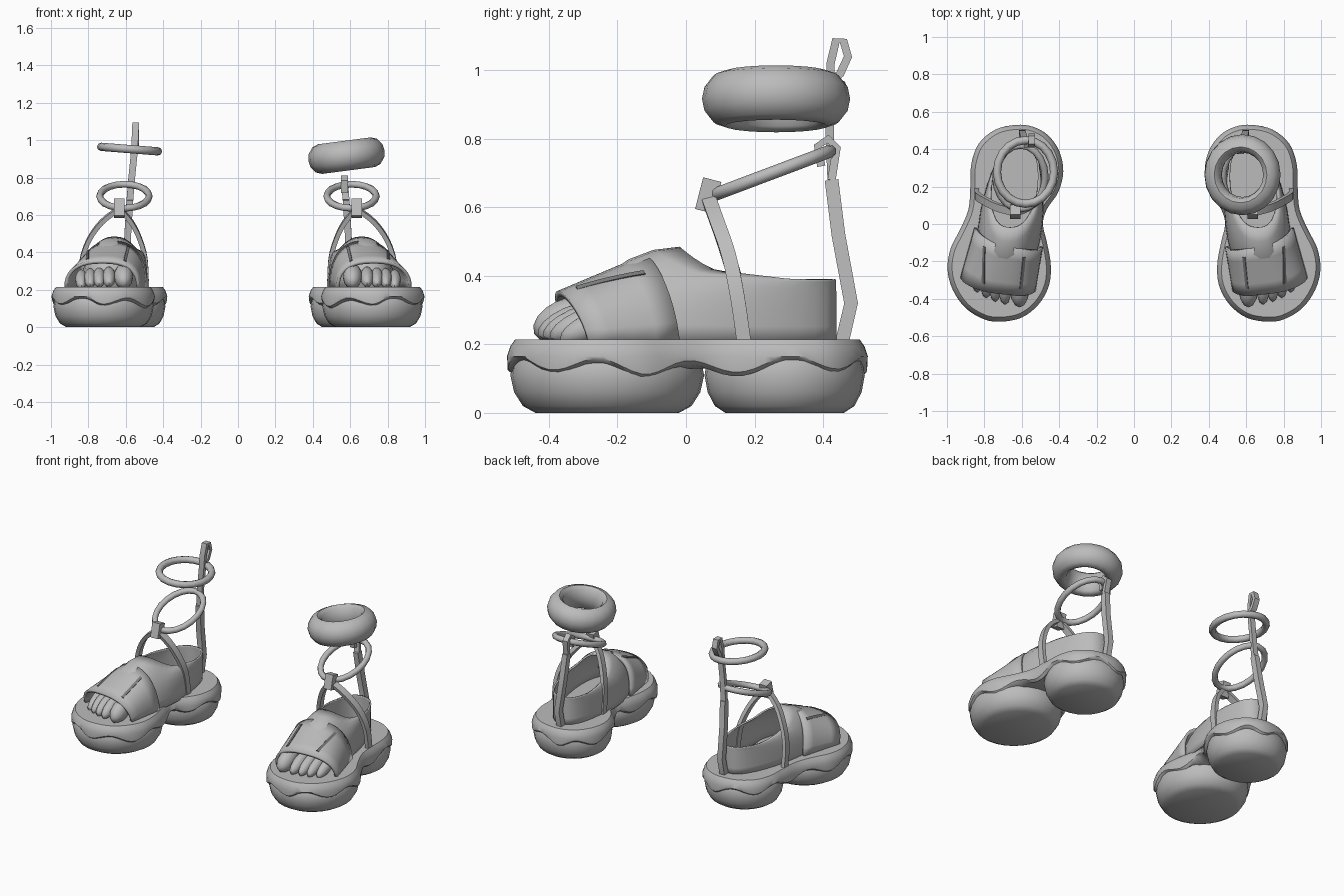
import bpy, bmesh, math
from mathutils import Vector, Euler

if "Cube" in bpy.data.objects:
    bpy.data.objects.remove(bpy.data.objects["Cube"])


def material(name, v):
    m = bpy.data.materials.new(name)
    m.diffuse_color = (v, v, v, 1)
    m.use_nodes = True
    m.node_tree.nodes["Principled BSDF"].inputs["Base Color"].default_value = m.diffuse_color
    return m


GREY = material("plain grey", 0.5)
DARK = material("slit grey", 0.2)


def finish(ob, name, mat=GREY, angle=40):
    ob.name = name
    ob.data.materials.clear()
    ob.data.materials.append(mat)
    bpy.ops.object.select_all(action='DESELECT')
    ob.select_set(True)
    bpy.context.view_layer.objects.active = ob
    bpy.ops.object.shade_smooth_by_angle(angle=math.radians(angle))
    return ob


def loft(name, rings, s=1, around=True, loop=False, caps=True, mat=GREY, thick=0, angle=40):
    """Skin a row of point rings; s mirrors in x."""
    bm = bmesh.new()
    vs = [[bm.verts.new((p[0] * s, p[1], p[2])) for p in r] for r in rings]
    n = len(rings[0])
    for i in range(len(vs) if loop else len(vs) - 1):
        a, b = vs[i], vs[(i + 1) % len(vs)]
        for j in range(n if around else n - 1):
            k = (j + 1) % n
            bm.faces.new((a[j], a[k], b[k], b[j]))
    if caps and around and not loop:
        bm.faces.new(vs[0])
        bm.faces.new(vs[-1])
    bmesh.ops.recalc_face_normals(bm, faces=bm.faces)
    me = bpy.data.meshes.new(name)
    bm.to_mesh(me)
    bm.free()
    ob = bpy.data.objects.new(name, me)
    bpy.context.collection.objects.link(ob)
    if thick:
        mod = ob.modifiers.new("thickness", 'SOLIDIFY')
        mod.thickness, mod.offset = thick, 0
    return finish(ob, name, mat, angle)


def sweep(name, path, side, w, t, s, mat=GREY):
    """Rectangular strap along a path."""
    path, side = [Vector(p) for p in path], Vector(side).normalized()
    rings = []
    for i, p in enumerate(path):
        tan = path[min(i + 1, len(path) - 1)] - path[max(i - 1, 0)]
        nor = tan.cross(side).normalized() * t / 2
        sd = side * w / 2
        rings.append([p + sd + nor, p - sd + nor, p - sd - nor, p + sd - nor])
    return loft(name, rings, s, mat=mat)


def smooth_path(pts, steps, closed=False):
    """Catmull-Rom resampling."""
    pts = [Vector(p) for p in pts]
    n, out = len(pts), []
    get = (lambda i: pts[i % n]) if closed else (lambda i: pts[max(0, min(n - 1, i))])
    for i in range(n if closed else n - 1):
        a, b, c, d = (get(i + k) for k in (-1, 0, 1, 2))
        for q in range(steps):
            u = q / steps
            out.append(0.5 * (2 * b + (c - a) * u + (2 * a - 5 * b + 4 * c - d) * u * u
                              + (3 * b - a - 3 * c + d) * u ** 3))
    return out if closed else out + [pts[-1]]


OUTLINE = smooth_path([
    (.63, .53), (.74, .505), (.83, .43), (.87, .32), (.875, .2), (.885, .08), (.93, -.03),
    (.98, -.13), (.997, -.24), (.97, -.35), (.90, -.45), (.80, -.51), (.71, -.522), (.60, -.50),
    (.51, -.43), (.455, -.33), (.445, -.22), (.465, -.1), (.487, 0), (.465, .08), (.405, .17),
    (.378, .28), (.40, .39), (.46, .475), (.54, .52)], 4, True)


def inset_ring(d, zf):
    n, ring = len(OUTLINE), []
    for i, p in enumerate(OUTLINE):
        t = (OUTLINE[(i + 1) % n] - OUTLINE[i - 1]).normalized()
        ring.append((p.x + t.y * d, p.y - t.x * d, zf(i / n)))
    return ring


def sole(s):
    # wavy upper layer
    wave = lambda u: .128 + .02 * math.sin(u * math.tau * 10) + .008 * math.sin(u * math.tau * 3)
    loft("sole_drip_layer", [
        inset_ring(.05, lambda u: .13), inset_ring(.018, wave),
        inset_ring(.002, lambda u: wave(u) + .012), inset_ring(0, lambda u: .165),
        inset_ring(.01, lambda u: .195), inset_ring(.024, lambda u: .215)], s)
    # rounded front and heel pads
    for name, cx, cy, rx, ry in (("front_pad", .719, -.23, .268, .283), ("heel_pad", .628, .288, .24, .234)):
        rings = [[(cx + rx * k * math.cos(a * math.tau / 28), cy + ry * k * math.sin(a * math.tau / 28), z)
                  for a in range(28)]
                 for k, z in ((.74, 0), (.87, .02), (.96, .06), (1, .11), (.97, .15), (.88, .19))]
        loft(name, rings, s)


def foot(s):
    # hollow foot with an open ankle
    axis = lambda y: .66 - .11 * y
    n, rings = 32, []
    for q in range(7):
        h = q / 6 * math.pi / 2
        blend, up = 1 - math.cos(h), math.sin(h)
        ring = []
        for j in range(n):
            a = math.tau * j / n
            c, sn = math.cos(a), math.sin(a)
            yb, xb = .06 + .375 * sn, (.165 - .025 * sn) * math.copysign(abs(c) ** .8, c)
            yr, xr = .207 + .225 * sn, .125 * math.copysign(abs(c) ** .8, c)
            zr = .39 + .03 * max(0, (.3 - yr) / .3) + .06 * max(0, (.1 - yr) / .12) ** 1.5
            y = yb + (yr - yb) * blend
            ring.append((axis(y) + xb + (xr - xb) * blend, y, .205 + (zr - .205) * up))
        rings.append(ring)
    loft("foot", rings, s, caps=False, thick=.01)
    # toes, big toe on the inner side
    for x, tip, r, z in ((.612, -.437, .052, .272), (.69, -.425, .036, .268), (.742, -.41, .034, .265),
                         (.79, -.39, .033, .262), (.838, -.36, .033, .255)):
        bpy.ops.mesh.primitive_uv_sphere_add(segments=12, ring_count=8, radius=1,
                                             location=(x * s, tip + .085, z),
                                             rotation=(.42, 0, 0), scale=(r, .1, r * 1.15))
        finish(bpy.context.object, "toe", angle=60)


def band_point(a, v):
    """Point on the toe band: a runs over the arch, v from front to back."""
    mix = lambda p, q: p + (q - p) * v
    c, sn = math.cos(a), max(0, math.sin(a))
    yo, yi, yt = mix(-.285, -.02), mix(-.35, -.12), mix(-.37, -.12)
    base = yi + (yo - yi) * (c + 1) / 2
    return Vector((mix(.727, .67) + mix(.193, .175) * math.copysign(abs(c) ** .8, c),
                   base + (yt - (yo + yi) / 2) * sn,
                   .208 + mix(.14, .245) * sn ** .8))


def toe_band(s):
    loft("toe_band", [[band_point(math.pi * j / 20, v / 4) for j in range(21)] for v in range(5)],
         s, around=False, thick=.018)
    # narrow slits along the band
    for a0, a1 in ((1.2, .95), (2.1, 2.0)):
        path = []
        for i in range(6):
            v, a = .15 + .14 * i, a0 + (a1 - a0) * i / 5
            p = band_point(a, v)
            da = band_point(a + .02, v) - p
            nor = da.cross(band_point(a, v + .02) - p).normalized()
            path.append(p + nor * (.009 if nor.z > 0 else -.009))
        sweep("band_slit", path, da, .016, .008, s, DARK)


def hoop(name, loc, rx, ry, tube, rot, s):
    x, y, z = loc
    rings = []
    e = Euler((rot[0], rot[1], 0))
    for i in range(20):
        a = math.tau * i / 20
        ring = []
        for j in range(8):
            b = math.tau * j / 8
            p = Vector(((rx + tube * math.cos(b)) * math.cos(a),
                        (ry + tube * math.cos(b)) * math.sin(a), tube * math.sin(b)))
            p.rotate(e)
            ring.append(p + Vector(loc))
        rings.append(ring)
    loft(name, rings, s, loop=True, angle=60)


def straps(s):
    # side straps meeting at the front of the ankle
    outer = [(.84, .17, .2), (.838, .15, .34), (.80, .125, .46), (.73, .09, .56), (.64, .065, .63)]
    inner = [(.488, .17, .2), (.495, .15, .36), (.525, .12, .47), (.57, .09, .56), (.63, .065, .63)]
    for name, p in (("outer_strap", outer), ("inner_strap", inner)):
        sweep(name, smooth_path(p, 3), (0, 1, .25), .042, .024, s)
    bpy.ops.mesh.primitive_cube_add(size=1, location=(.635 * s, .065, .635), rotation=(-.25, 0, 0))
    knot = bpy.context.object
    knot.scale = (.055, .055, .095)
    mod = knot.modifiers.new("round", 'BEVEL')
    mod.width, mod.segments = .012, 2
    finish(knot, "strap_knot")
    hoop("ankle_ring", (.607, .25, .7), .132, .182, .019, (.36, 0), s)
    # heel strap, flat against the back
    low = [(.598, .455, .205), (.598, .482, .32), (.588, .445, .52), (.578, .425, .68)]
    if s > 0:
        top = [(.57, .44, .775), (.57, .415, .8), (.57, .385, .78), (.57, .395, .72)]
    else:
        top = [(.568, .42, .8), (.556, .42, .92), (.55, .422, 1.02), (.547, .438, 1.088),
               (.546, .46, 1.085), (.546, .473, 1.04), (.546, .45, .99), (.546, .428, .975)]
    sweep("heel_strap", low, (1, 0, 0), .036, .04, s)
    sweep("heel_strap_loop", [low[-1]] + top, (1, 0, 0), .036, .024, s)


for side in (1, -1):
    sole(side)
    foot(side)
    toe_band(side)
    straps(side)

# thin upper ring on the left leg
hoop("upper_ring", (.58, .278, .952), .153, .17, .022, (0, -.08), -1)

# padded cuff on the right leg
tilt = Euler((0, -.13, 0))
cuff = []
for i in range(20):
    a = math.tau * i / 20
    ring = []
    for r, z in ((.122, .06), (.145, .08), (.178, .068), (.203, .035), (.21, 0), (.203, -.035),
                 (.178, -.068), (.145, -.08), (.122, -.065), (.115, 0)):
        p = Vector((r * math.cos(a) * .98, r * math.sin(a) * 1.03, z))
        p.rotate(tilt)
        ring.append(p + Vector((.58, .263, .917)))
    cuff.append(ring)
loft("ankle_cuff", cuff, loop=True, angle=60)
